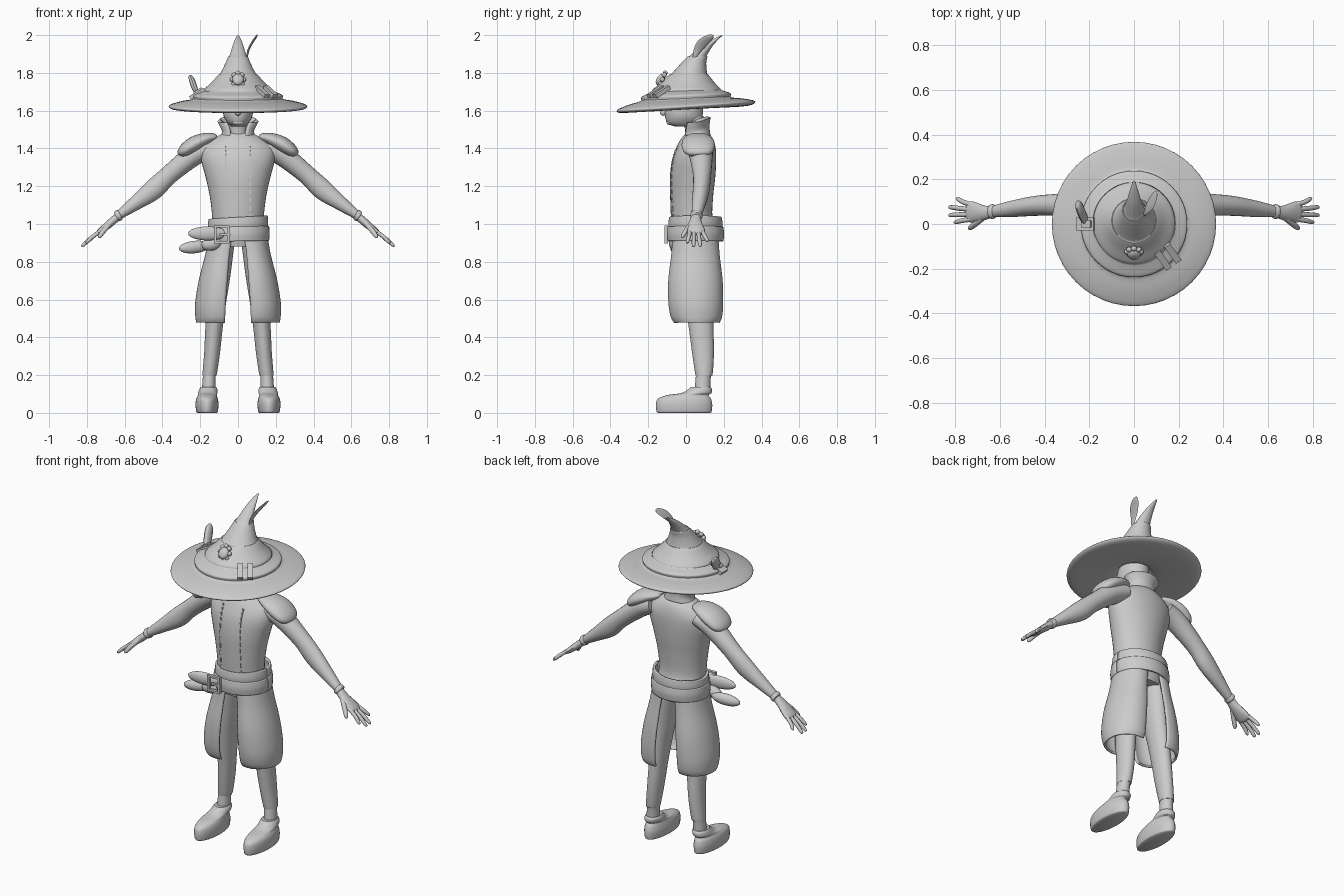
import bpy, bmesh
from math import sin, cos, radians, pi, sqrt
from mathutils import Vector, Matrix, Euler


def finish(name, bm, mirror=False, thick=0, angle=40):
    bmesh.ops.recalc_face_normals(bm, faces=bm.faces)
    me = bpy.data.meshes.new(name)
    bm.to_mesh(me)
    bm.free()
    ob = bpy.data.objects.new(name, me)
    bpy.context.collection.objects.link(ob)
    bpy.ops.object.select_all(action='DESELECT')
    ob.select_set(True)
    bpy.context.view_layer.objects.active = ob
    bpy.ops.object.shade_smooth_by_angle(angle=radians(angle))
    if thick:
        m = ob.modifiers.new("thickness", 'SOLIDIFY')
        m.thickness, m.offset = thick, 0
    if mirror:
        ob.modifiers.new("mirror", 'MIRROR')
    return ob


def spline(pts, k=5):
    """Smooth interpolation through stations of any dimension."""
    out = []
    for i in range(len(pts) - 1):
        p0, p1, p2, p3 = (pts[max(i - 1, 0)], pts[i], pts[i + 1], pts[min(i + 2, len(pts) - 1)])
        for j in range(k):
            t = j / k
            out.append([0.5 * (2 * b + (c - a) * t + (2 * a - 5 * b + 4 * c - d) * t * t
                               + (3 * b - a - 3 * c + d) * t ** 3)
                        for a, b, c, d in zip(p0, p1, p2, p3)])
    out.append(list(pts[-1]))
    return out


def skin(bm, rings, closed=True, cap=True):
    vs = [[bm.verts.new(p) for p in r] for r in rings]
    n = len(vs[0])
    for a, b in zip(vs, vs[1:]):
        for i in range(n if closed else n - 1):
            j = (i + 1) % n
            bm.faces.new((a[i], a[j], b[j], b[i]))
    if cap:
        bm.faces.new(vs[0])
        bm.faces.new(vs[-1])


def loft(name, stations, n=32, k=5, arc=None, cap=True, warp=None, **kw):
    """Horizontal elliptical rings (cx, cy, z, rx, ry); arc leaves an opening."""
    a0, a1 = arc or (0, 360)
    rings = []
    for cx, cy, z, rx, ry in spline(stations, k):
        ring = []
        for i in range(n):
            t = radians(a0 + (a1 - a0) * i / (n - 1 if arc else n))
            p = Vector((cx + rx * cos(t), cy + ry * sin(t), z))
            ring.append(warp(p) if warp else p)
        rings.append(ring)
    bm = bmesh.new()
    skin(bm, rings, arc is None, cap and arc is None)
    return finish(name, bm, **kw)


def limb_into(bm, stations, n=16, k=4):
    """Tube along a path; a is the half width along y, b the half thickness."""
    s = spline(stations, k)
    rings = []
    for i, (x, y, z, a, b) in enumerate(s):
        t = (Vector(s[min(i + 1, len(s) - 1)][:3]) - Vector(s[max(i - 1, 0)][:3])).normalized()
        side = Vector((0, 1, 0))
        side = (side - t * side.dot(t)).normalized()
        up = t.cross(side)
        rings.append([Vector((x, y, z)) + side * a * cos(2 * pi * j / n) + up * b * sin(2 * pi * j / n)
                      for j in range(n)])
    skin(bm, rings)


def limb(name, stations, n=16, **kw):
    bm = bmesh.new()
    limb_into(bm, stations, n)
    return finish(name, bm, **kw)


def place(loc, scale, rot=(0, 0, 0)):
    return Matrix.LocRotScale(Vector(loc), Euler([radians(r) for r in rot]), Vector(scale))


def blob(bm, *m):
    bmesh.ops.create_uvsphere(bm, u_segments=20, v_segments=12, radius=1, matrix=place(*m))


def box(bm, *m):
    bmesh.ops.create_cube(bm, size=1, matrix=place(*m))


# Hat: brim with a raised back and sides, band, and bent cone
def brim_warp(p):
    r = min(sqrt(p.x ** 2 + p.y ** 2) / 0.366, 1)
    w = 0.02 * r ** 2 + 0.024 * r * p.y / 0.366
    return p + Vector((0, 0, w if p.z < 1.7 else 0))


hat = [(0, 1.66, .07), (0, 1.625, .1), (0, 1.605, .2), (0, 1.592, .31), (0, 1.592, .352), (0, 1.602, .367),
       (0, 1.615, .352), (0, 1.635, .3), (0, 1.652, .24), (0, 1.668, .238), (0, 1.678, .23), (0, 1.694, .195),
       (.003, 1.702, .183), (.005, 1.715, .178), (.01, 1.75, .14), (.015, 1.79, .104), (.018, 1.797, .094),
       (.04, 1.85, .067), (.06, 1.885, .053), (.064, 1.89, .045), (.115, 1.945, .028), (.16, 1.98, .015),
       (.19, 1.998, .004)]
loft("hat", [(0, y, z, r, r) for y, z, r in hat], n=48, k=4, warp=brim_warp)

# Hat ornaments: feather, leaf, clasp, flower, two small tubes
limb("hat_feather", [(.045, .04, 1.87, .006, .004), (.055, .06, 1.92, .02, .006), (.075, .09, 1.96, .028, .006),
                     (.095, .13, 1.99, .018, .005), (.1, .145, 1.998, .003, .002)], n=10)
limb("hat_leaf", [(-.205, .0, 1.68, .012, .006), (-.225, .03, 1.71, .026, .014), (-.24, .065, 1.75, .03, .016),
                  (-.25, .09, 1.775, .02, .012), (-.255, .1, 1.785, .003, .003)], n=12)
bm = bmesh.new()
box(bm, (-.215, 0, 1.69), (.09, .06, .02), (0, -30, 0))
box(bm, (-.21, 0, 1.7), (.05, .03, .025), (0, -30, 0))
for d in (-.022, .022):
    box(bm, (.15 + d, -.145 + d * .7, 1.7), (.03, .1, .022), (28, 0, 35))
finish("hat_clasps", bm)
bm = bmesh.new()
blob(bm, (0, -.135, 1.765), (.03, .02, .034), (-35, 0, 0))
for i in range(8):
    t = i * pi / 4
    blob(bm, (.03 * cos(t), -.125 + .015 * sin(t), 1.765 + .034 * sin(t)), (.013, .012, .013))
finish("hat_flower", bm)

# Head, nose and neck
loft("head", [(0, .0, 1.515, .03, .05), (0, -.015, 1.53, .052, .08), (0, -.012, 1.565, .074, .098),
              (0, -.01, 1.61, .08, .1), (0, 0, 1.66, .075, .09)])
loft("neck", [(0, .05, 1.42, .06, .055), (0, .045, 1.5, .05, .05), (0, .035, 1.57, .055, .06)])
bm = bmesh.new()
blob(bm, (0, -.112, 1.592), (.016, .026, .018), (20, 0, 0))
blob(bm, (0, -.085, 1.538), (.032, .018, .014))
finish("nose_and_chin", bm)

# Coat body, with two stitched seams on the front
torso = [(0, .045, .88, .13, .105), (0, .045, .95, .14, .12), (0, .03, 1.04, .137, .11), (0, .03, 1.15, .15, .114),
         (0, .035, 1.25, .172, .12), (0, .043, 1.34, .195, .117), (0, .052, 1.4, .19, .105),
         (0, .058, 1.45, .135, .085), (0, .06, 1.485, .065, .055)]
loft("coat_body", torso, n=40)
bm = bmesh.new()
for cx, cy, z, rx, ry in spline(torso, 5)[::2]:
    if 1.03 < z < 1.42:
        box(bm, (.065, cy - ry * sqrt(1 - (.065 / rx) ** 2), z), (.007, .008, .026))
finish("seam_stitches", bm, mirror=True)

# Collar open at the front, higher at the back
loft("collar", [(0, .055, 1.45, .085, .065), (0, .055, 1.49, .075, .06), (0, .06, 1.53, .092, .058),
                (0, .065, 1.545, .102, .058)],
     arc=(-58, 238), thick=.02, warp=lambda p: p + Vector((0, 0, (p.y - .05) * .3)))

# Arms, shoulder pads, wrist bands
limb("arm", [(.15, .075, 1.4, .07, .05), (.24, .08, 1.36, .062, .056), (.365, .085, 1.26, .048, .05),
             (.45, .08, 1.18, .044, .054), (.55, .067, 1.105, .036, .037), (.635, .055, 1.043, .025, .022)],
     n=24, mirror=True)
limb("shoulder_pad", [(.11, .065, 1.462, .03, .008), (.125, .065, 1.46, .05, .02), (.17, .065, 1.45, .075, .033),
                      (.23, .065, 1.423, .088, .042), (.28, .065, 1.39, .08, .036), (.305, .065, 1.372, .055, .022),
                      (.312, .065, 1.365, .02, .008)], n=24, mirror=True)
limb("wrist_band", [(.622, .056, 1.052, .025, .022), (.627, .056, 1.049, .032, .029),
                    (.64, .055, 1.039, .032, .028), (.645, .055, 1.036, .025, .02)], mirror=True)

# Hands: palm, four fingers and thumb
bm = bmesh.new()
limb_into(bm, [(.63, .055, 1.045, .024, .02), (.67, .05, 1.01, .033, .021), (.715, .053, .972, .046, .018),
               (.74, .055, .952, .044, .014), (.75, .055, .945, .02, .006)])
for y0, y1, x in ((.022, .008, .805), (.043, .04, .828), (.065, .075, .828), (.086, .112, .795)):
    tip = .955 - (x - .735) * .8
    limb_into(bm, [(.725, y0, .965, .011, .011), ((.735 + x) / 2, (y0 + y1) / 2, (.966 + tip) / 2, .011, .011),
                   (x - .008, y1, tip + .007, .009, .009), (x, y1, tip, .003, .003)], n=10)
limb_into(bm, [(.67, .035, 1.01, .016, .014), (.71, .0, .965, .013, .014), (.732, -.018, .935, .01, .011),
               (.738, -.022, .927, .003, .003)], n=10)
finish("hand", bm, mirror=True)

# Legs and boots
loft("leg", [(.075, .05, .93, .06, .095), (.088, .055, .82, .06, .09), (.1, .06, .7, .056, .08),
             (.115, .07, .57, .05, .072), (.127, .08, .45, .046, .065), (.137, .09, .32, .042, .058),
             (.15, .095, .205, .038, .046), (.152, .092, .195, .034, .04), (.157, .085, .1, .036, .042)],
     mirror=True)
loft("boot", [(.163, -.01, 0, .05, .138), (.164, -.01, .008, .057, .146), (.164, -.01, .045, .061, .149),
              (.164, -.008, .075, .057, .14), (.162, .01, .094, .05, .11), (.16, .055, .105, .051, .08),
              (.157, .075, .125, .048, .063), (.157, .078, .137, .041, .052)], mirror=True)

# Coat tails: a shell around the outside of each leg, open front and back
loft("coat_tail", [(.06, .05, .94, .09, .115), (.075, .05, .84, .092, .122), (.092, .05, .7, .11, .138),
                   (.103, .052, .58, .118, .139), (.105, .055, .51, .115, .13), (.105, .057, .48, .11, .115)],
     arc=(-108, 104), thick=.012, mirror=True)

# Belts: one level, one slanting up to the right
for name, z0, z1, r, slope in (("lower_belt", .91, .985, .158, .02), ("upper_belt", .965, 1.035, .15, .06)):
    loft(name, [(0, .05, z0, r, r - .017), (0, .05, (z0 + z1) / 2, r + .003, r - .013), (0, .05, z1, r, r - .018)],
         n=40, arc=(0, 360), thick=.014, warp=lambda p: p + Vector((0, 0, p.x * slope)))

# Belt end, pouch flap and buckle on the right hip
bm = bmesh.new()
blob(bm, (-.16, -.085, .95), (.105, .02, .037), (0, 0, 6))
blob(bm, (-.23, -.05, .878), (.085, .028, .033), (0, -6, 12))
blob(bm, (-.14, -.06, .895), (.055, .03, .035), (0, -12, 0))
finish("belt_end_and_pouch", bm)
bm = bmesh.new()
for s in (-1, 1):
    box(bm, (-.085 + s * .035, -.105, .945), (.012, .018, .095))
    box(bm, (-.085, -.105, .945 + s * .042), (.075, .018, .012))
box(bm, (-.07, -.108, .945), (.06, .014, .01))
finish("buckle", bm)
